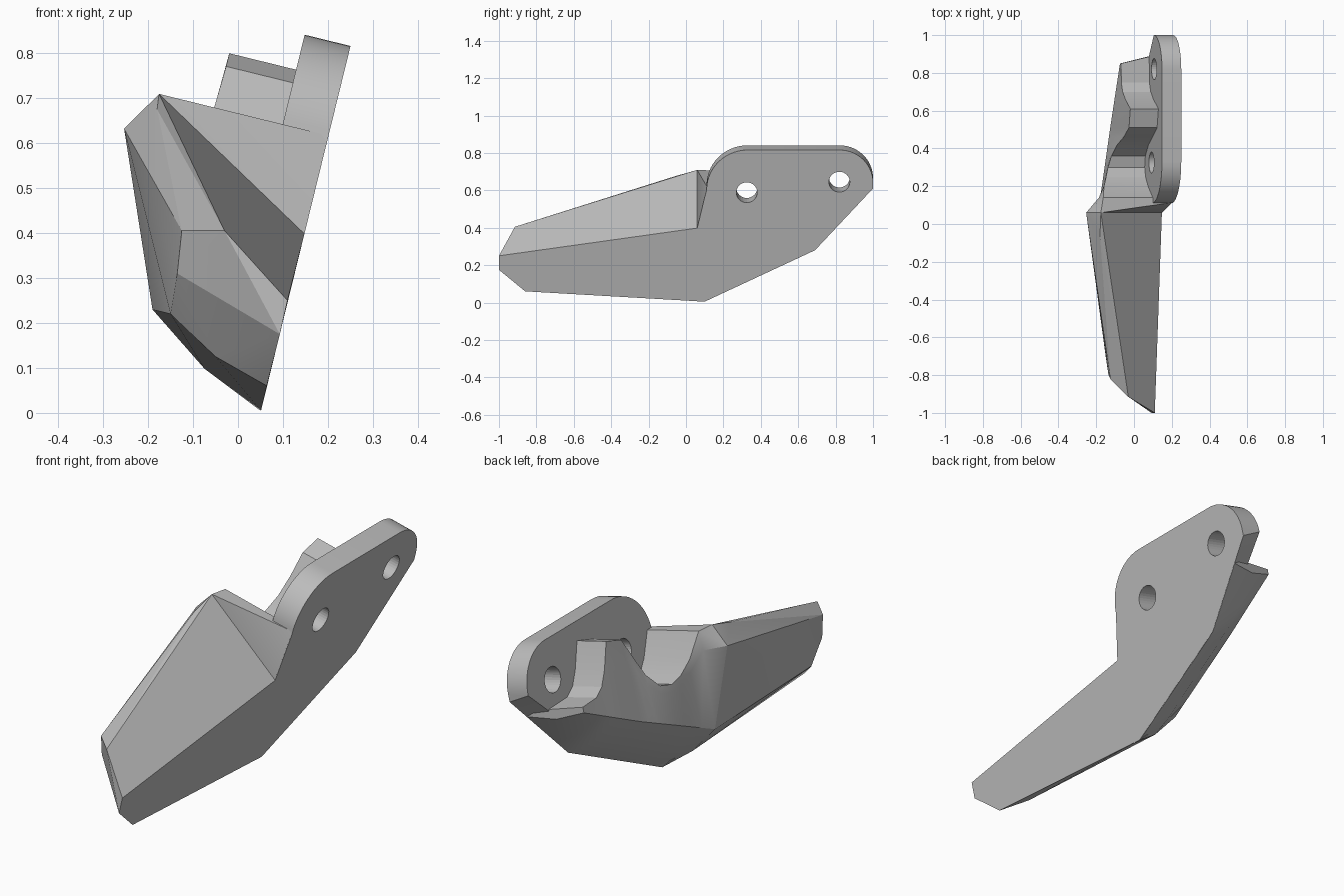
import bpy, bmesh, math
from mathutils import Vector

cube = bpy.data.objects.get("Cube")
if cube:
    bpy.data.objects.remove(cube)

# Tilted frame: u is the outward normal of the flat mounting face, v runs up along it
TILT = math.atan(0.2454)
CO, SI = math.cos(TILT), math.sin(TILT)


def place(u, y, v):
    return Vector((0.05 + CO * u + SI * v, y, CO * v - SI * u))


grey = bpy.data.materials.new("plain grey")
grey.use_nodes = True
colour = (0.5, 0.5, 0.5, 1)
grey.diffuse_color = colour
grey.node_tree.nodes["Principled BSDF"].inputs["Base Color"].default_value = colour


def finish(bm, name, angle=25):
    bmesh.ops.recalc_face_normals(bm, faces=bm.faces)
    mesh = bpy.data.meshes.new(name)
    bm.to_mesh(mesh)
    bm.free()
    mesh.materials.append(grey)
    ob = bpy.data.objects.new(name, mesh)
    bpy.context.collection.objects.link(ob)
    bpy.ops.object.select_all(action='DESELECT')
    ob.select_set(True)
    bpy.context.view_layer.objects.active = ob
    bpy.ops.object.shade_smooth_by_angle(angle=math.radians(angle))
    return ob


def interpolate(points, y):
    if y <= points[0][0]:
        return points[0][1]
    for (a, p), (b, q) in zip(points, points[1:]):
        if y <= b:
            return p + (q - p) * (y - a) / (b - a)
    return points[-1][1]


BOTTOM = [(0.1, 0.005), (0.69, 0.288), (1.0, 0.628)]
LOW_EDGE = [(0.06, 0.166), (0.52, 0.37), (0.85, 0.53)]

# Saddle: y, top height, outer reach at the top, bulge of the outer side
SADDLE = [(0.06, 0.635, 0.388, 0.077), (0.14, 0.635, 0.375, 0.02),
          (0.2, 0.53, 0.345, 0), (0.25, 0.475, 0.32, 0), (0.3, 0.455, 0.305, 0),
          (0.36, 0.47, 0.29, 0), (0.42, 0.54, 0.275, 0), (0.46, 0.63, 0.262, 0),
          (0.51, 0.73, 0.258, 0), (0.61, 0.76, 0.258, 0), (0.66, 0.65, 0.258, 0),
          (0.7, 0.59, 0.258, 0), (0.75, 0.56, 0.258, 0), (0.85, 0.555, 0.258, 0)]


def section(y, top, reach, bulge, inner_y):
    low_u, low_v = -0.288 + 0.038 * (y - 0.06), interpolate(LOW_EDGE, y)
    base_y = inner_y if y > 0.5 else y
    base_v = interpolate(BOTTOM, base_y)
    side_u = low_u + (-reach - low_u) * 0.8 - bulge
    side_v = low_v + (top - low_v) * 0.8
    neck = 0.41 if y < 0.1 else (base_v + top) / 2
    return [place(-0.002, base_y, base_v),
            place(low_u / 2, (y + base_y) / 2, (base_v + low_v) / 2 - 0.02),
            place(low_u, y, low_v), place(side_u, y, side_v),
            place(-reach, y, top), place(-0.002, inner_y, top),
            place(-0.002, base_y, neck)]


rings = []
for y, top, reach, bulge in SADDLE:
    inner = 0.113 if y < 0.1 else 0.91 if y > 0.8 else y
    rings.append(section(y, top, reach, bulge, inner))

bm = bmesh.new()
loops = [[bm.verts.new(p) for p in ring] for ring in rings]
for a, b in zip(loops, loops[1:]):
    for i in range(7):
        j = (i + 1) % 7
        bm.faces.new((a[i], a[j], b[j], b[i]))
for ring in (loops[0], loops[-1]):
    bm.faces.new((ring[4], ring[5], ring[6]))
    bm.faces.new([ring[i] for i in (0, 1, 2, 3, 4, 6)])
finish(bm, "saddle_body")

# Front wing: tapered convex block running to a chamfered nose
NOSE = [(0.11, -1, 0.25), (0.093, -1, 0.175), (0.064, -0.86, 0.06),
        (-0.03, -0.915, 0.405), (-0.125, -0.82, 0.405), (-0.135, -0.8, 0.31),
        (-0.15, -0.7, 0.22), (-0.05, -0.79, 0.125), (-0.18, -0.06, 0.675)]
root = rings[0][1:5] + [place(0, 0.06, 0.41), place(0, 0.1, 0.005)]
bm = bmesh.new()
for p in [Vector(n) for n in NOSE] + root:
    bm.verts.new(p)
result = bmesh.ops.convex_hull(bm, input=bm.verts)
bmesh.ops.delete(bm, geom=[v for v in bm.verts if not v.link_faces], context='VERTS')
bmesh.ops.dissolve_limit(bm, angle_limit=math.radians(2), verts=bm.verts, edges=bm.edges)
finish(bm, "front_wing", 15)


# Mounting plate with two rounded corners
def arc(cy, cv, r, start, end, steps=14):
    angles = [math.radians(start + (end - start) * i / steps) for i in range(steps + 1)]
    return [(cy + r * math.cos(a), cv + r * math.sin(a)) for a in angles]


under = [(1.0, 0.628, 0.03), (0.69, 0.288, 0.07), (0.1, 0.005, 0.07)]
outline = [(0.06, 0.41, 0)]
outline += [(y, v, 0) for y, v in arc(0.33, 0.62, 0.22, 180, 90) + arc(0.82, 0.66, 0.18, 90, 0)]
outline += under + [(0.06, 0.006, 0.07)]
bm = bmesh.new()
face_side = [bm.verts.new(place(0, y, v)) for y, v, lift in outline]
back_side = [bm.verts.new(place(-0.105, y, v + lift)) for y, v, lift in outline]
bm.faces.new(face_side)
bm.faces.new(back_side)
for i in range(len(outline)):
    j = (i + 1) % len(outline)
    bm.faces.new((face_side[i], face_side[j], back_side[j], back_side[i]))
plate = finish(bm, "mounting_plate")

# Bolt holes through the plate
for y, v in ((0.325, 0.606), (0.82, 0.664)):
    bpy.ops.mesh.primitive_cylinder_add(vertices=32, radius=0.056, depth=0.4,
                                        location=place(-0.05, y, v),
                                        rotation=(0, math.pi / 2 + TILT, 0))
    cutter = bpy.context.object
    cutter.name = "bolt_hole_cutter"
    cutter.hide_render = True
    cutter.hide_set(True)
    cutter.display_type = 'WIRE'
    mod = plate.modifiers.new("bolt_hole", 'BOOLEAN')
    mod.object = cutter
    mod.operation = 'DIFFERENCE'
    mod.solver = 'EXACT'
